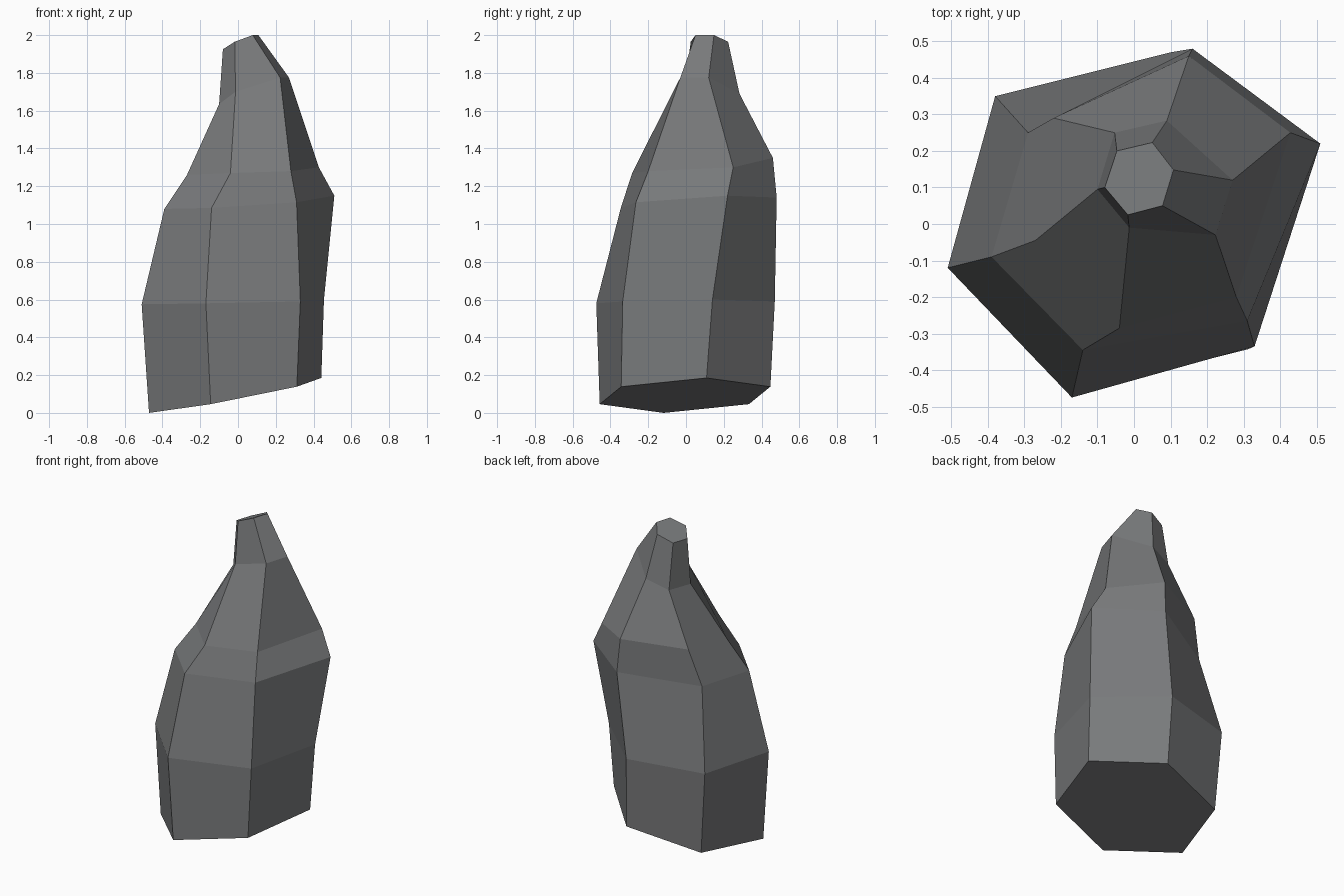
import bpy, bmesh, math

# Stone colour
mat = bpy.data.materials.new("stone grey")
mat.diffuse_color = (0.19, 0.195, 0.20, 1)

# Base: regular hexagon, tilted up towards the right
rings = []
base = []
for i in range(6):
    a = math.radians(194 + 60 * i)
    tilt = math.cos(math.radians(180 + 60 * i))
    base.append((-0.015 + 0.47 * math.cos(a), -0.005 + 0.47 * math.sin(a), 0.0925 + 0.0925 * tilt))
rings.append(base)

# Irregular six-sided cross-sections going up the rock
rings += [
    [(-.51, -.12, .575), (-.17, -.475, .58), (.33, -.335, .59),
     (.455, .14, .6), (.10, .47, .59), (-.38, .35, .575)],
    [(-.39, -.09, 1.08), (-.14, -.345, 1.085), (.31, -.265, 1.115),
     (.51, .22, 1.15), (.16, .48, 1.14), (-.29, .25, 1.08)],
    [(-.27, -.045, 1.26), (-.04, -.285, 1.27), (.28, -.20, 1.28),
     (.428, .25, 1.30), (.15, .46, 1.35), (-.22, .29, 1.315)],
    [(-.10, .095, 1.635), (-.013, -.01, 1.70), (.223, -.03, 1.775),
     (.27, .12, 1.775), (.09, .283, 1.69), (-.053, .25, 1.64)],
    [(-.08, .10, 1.925), (-.017, .025, 1.965), (.078, .05, 2.0),
     (.108, .148, 2.0), (.05, .223, 1.965), (-.047, .20, 1.925)],
]

# Skin the cross-sections and cap both ends
bm = bmesh.new()
loops = [[bm.verts.new(p) for p in ring] for ring in rings]
for lower, upper in zip(loops, loops[1:]):
    for i in range(6):
        j = (i + 1) % 6
        bm.faces.new((lower[i], lower[j], upper[j], upper[i]))
bm.faces.new(loops[0][::-1])
bm.faces.new(loops[-1])
bmesh.ops.recalc_face_normals(bm, faces=bm.faces)

mesh = bpy.data.meshes.new("standing_rock")
bm.to_mesh(mesh)
bm.free()
mesh.materials.append(mat)
rock = bpy.data.objects.new("standing_rock", mesh)
bpy.context.collection.objects.link(rock)
